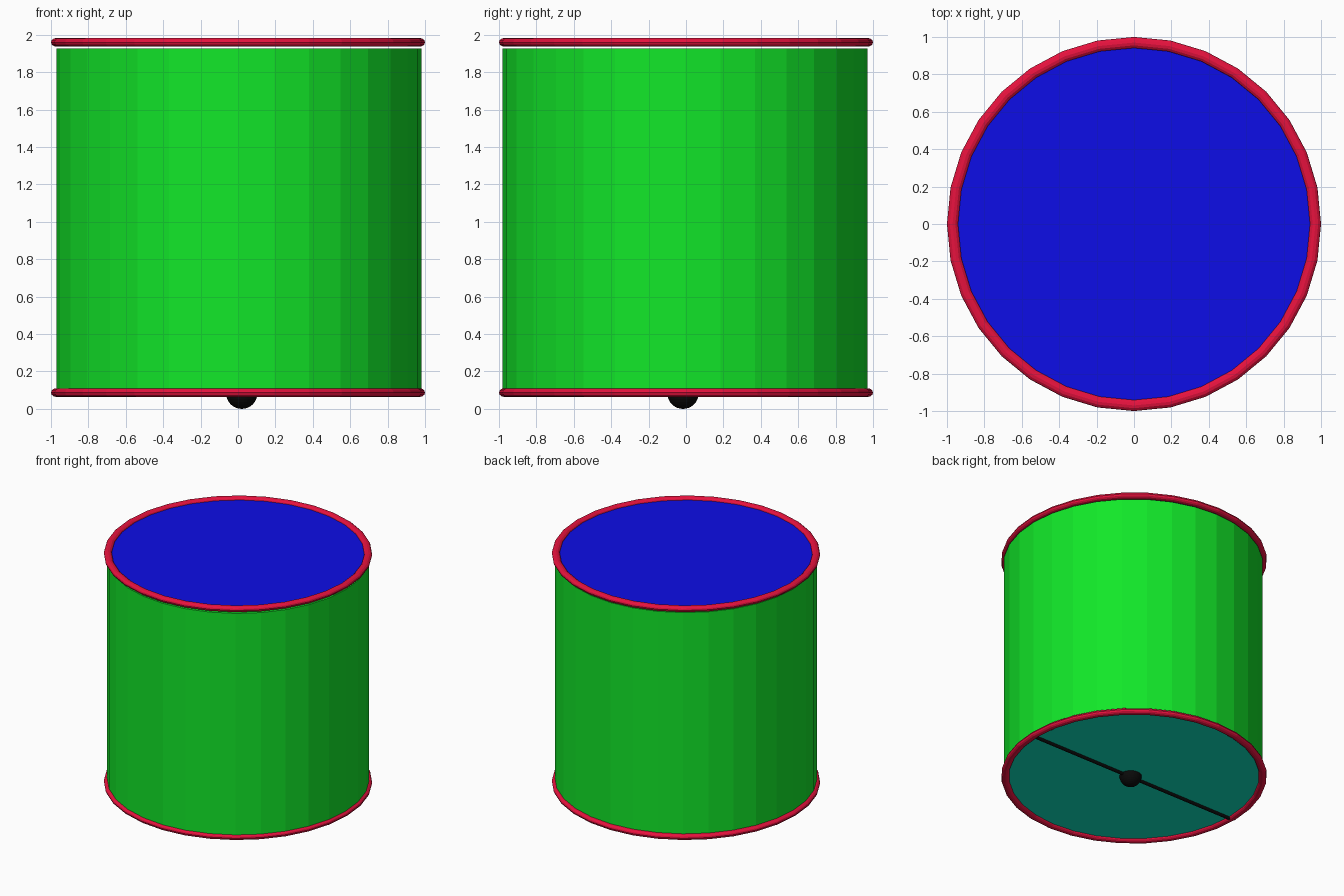
import bpy
import math

cube = bpy.data.objects.get("Cube")
if cube:
    bpy.data.objects.remove(cube, do_unlink=True)


def material(name, rgb):
    mat = bpy.data.materials.new(name)
    mat.use_nodes = True
    colour = (*rgb, 1)
    mat.diffuse_color = colour
    mat.node_tree.nodes["Principled BSDF"].inputs["Base Color"].default_value = colour
    return mat


green = material("bright green", (0.006, 0.8, 0.022))
red = material("crimson", (0.8, 0.006, 0.048))
blue = material("deep blue", (0.004, 0.004, 0.8))
teal = material("teal", (0.004, 0.8, 0.55))
black = material("black", (0.003, 0.003, 0.003))

SIDES = 32
TOP_Z, BOTTOM_Z = 1.96, 0.087


def finish(name, mat):
    obj = bpy.context.object
    obj.name = name
    obj.data.materials.append(mat)
    return obj


def cylinder(name, mat, radius, low, high, x=0, y=0):
    # The half-turn of one side puts a corner on each axis
    bpy.ops.mesh.primitive_cylinder_add(
        vertices=SIDES, radius=radius, depth=high - low,
        location=(x, y, (low + high) / 2))
    return finish(name, mat)


# Drum shell, ending just short of the upper hoop
cylinder("shell", green, 0.976, BOTTOM_Z + 0.008, 1.928, 0.005, -0.005)

# Hoops and the skins stretched inside them
for label, z, skin in (("top", TOP_Z, blue), ("bottom", BOTTOM_Z, teal)):
    bpy.ops.mesh.primitive_torus_add(
        major_segments=SIDES, minor_segments=12,
        major_radius=0.97, minor_radius=0.03, location=(0, 0, z))
    finish(label + "_hoop", red).scale.z = 0.78
    cylinder(label + "_skin", skin, 0.965, z - 0.003, z + 0.003)

# Snare wire across the lower skin
bpy.ops.mesh.primitive_cylinder_add(
    vertices=12, radius=0.013, depth=1.9,
    location=(0, -0.016, 0.077), rotation=(0, math.pi / 2, 0))
finish("snare_wire", black)

# Round knob at the middle of the wire
bpy.ops.mesh.primitive_uv_sphere_add(
    segments=SIDES, ring_count=16, radius=0.084, location=(0.02, -0.016, 0.084))
finish("knob", black)
